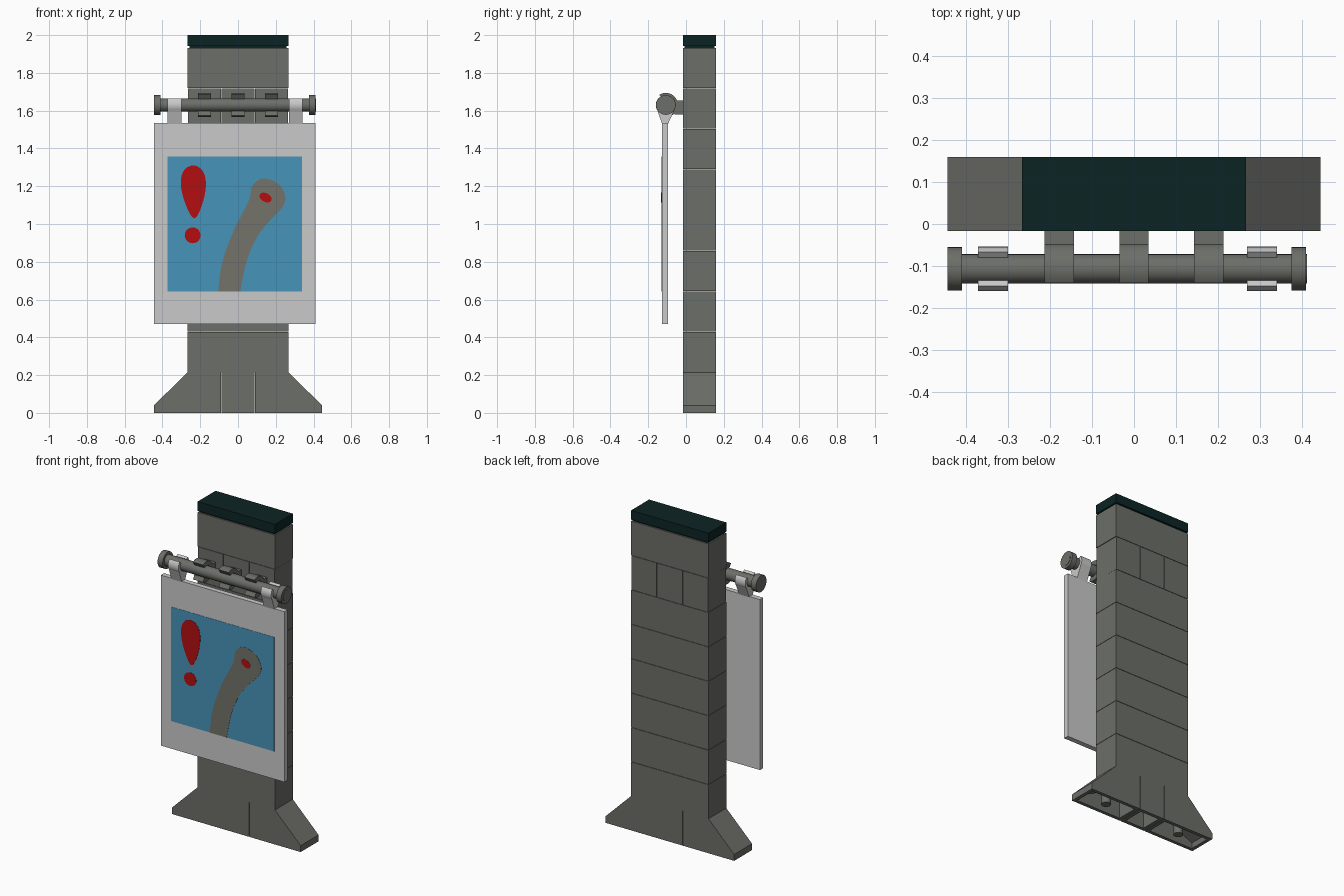
import bpy, bmesh, math
from mathutils import Vector

cube = bpy.data.objects.get("Cube")
if cube:
    bpy.data.objects.remove(cube)


def material(name, *rgb):
    lin = [((c / 255 + 0.055) / 1.055) ** 2.4 for c in rgb] + [1]
    m = bpy.data.materials.new(name)
    m.use_nodes = True
    m.diffuse_color = lin
    m.node_tree.nodes["Principled BSDF"].inputs["Base Color"].default_value = lin
    return m


STONE = material("stone grey", 108, 110, 104)
CAP = material("dark green black", 12, 36, 36)
BANNER = material("pale grey", 202, 202, 202)
BLUE = material("sky blue", 70, 148, 186)
RED = material("red", 180, 14, 16)
FIGURE = material("warm grey", 115, 115, 107)


def finish(name, bm, mat, smooth=False):
    bmesh.ops.recalc_face_normals(bm, faces=bm.faces)
    me = bpy.data.meshes.new(name)
    bm.to_mesh(me)
    bm.free()
    me.materials.append(mat)
    ob = bpy.data.objects.new(name, me)
    bpy.context.collection.objects.link(ob)
    if smooth:
        bpy.ops.object.select_all(action='DESELECT')
        ob.select_set(True)
        bpy.context.view_layer.objects.active = ob
        bpy.ops.object.shade_smooth_by_angle(angle=math.radians(35))
    return ob


def prism(name, pts, axis, lo, hi, mat, smooth=False, hollow=None):
    """Extrude an outline along x (points are y, z) or along y (points are x, z)."""
    bm = bmesh.new()
    place = (lambda p, t: (t, p[0], p[1])) if axis == 'x' else (lambda p, t: (p[0], t, p[1]))
    face = bm.faces.new([bm.verts.new(place(p, lo)) for p in pts])
    ext = bmesh.ops.extrude_face_region(bm, geom=[face], use_keep_orig=True)
    shift = Vector(place((0, 0), hi - lo))
    for v in ext["geom"]:
        if isinstance(v, bmesh.types.BMVert):
            v.co += shift
    bmesh.ops.recalc_face_normals(bm, faces=bm.faces)
    if hollow:
        # open cavity in the underside, with a roof height given by a rule
        bottom = min(bm.faces, key=lambda f: f.calc_center_median().z)
        bmesh.ops.inset_region(bm, faces=[bottom], thickness=0.03)
        top = bmesh.ops.extrude_discrete_faces(bm, faces=[bottom])["faces"][0]
        for v in top.verts:
            v.co.z = hollow(abs(v.co.x))
    return finish(name, bm, mat, smooth)


def box(name, x0, x1, y0, y1, z0, z1, mat, **kw):
    return prism(name, [(x0, z0), (x1, z0), (x1, z1), (x0, z1)], 'y', y0, y1, mat, **kw)


def rod(name, x0, x1, y, z, r, mat):
    pts = [(y + r * math.cos(math.tau * i / 32), z + r * math.sin(math.tau * i / 32))
           for i in range(32)]
    return prism(name, pts, 'x', x0, x1, mat, smooth=True)


def c_clip(name, x, half, r_in, r_out, mid, gap, mat):
    """C-shaped clip round the rod, opening towards the angle mid."""
    def arc(r):
        return [(ROD_Y + r * math.cos(a), ROD_Z + r * math.sin(a)) for a in
                (math.radians(mid + gap + (360 - 2 * gap) * i / 24) for i in range(25))]
    return prism(name, arc(r_out) + arc(r_in)[::-1], 'x', x - half, x + half, mat, smooth=True)


def smooth_path(pts, steps=6):
    """Catmull-Rom curve through the points."""
    p = [Vector(q) for q in [pts[0]] + pts + [pts[-1]]]
    out = []
    for a, b, c, d in zip(p, p[1:], p[2:], p[3:]):
        for i in range(steps):
            t = i / steps
            out.append(0.5 * (2 * b + (c - a) * t + (2 * a - 5 * b + 4 * c - d) * t ** 2
                              + (3 * b - a - 3 * c + d) * t ** 3))
    return out + [p[-1]]


def ellipse(cx, cz, rx, rz, tilt=0.0, taper=0.0):
    pts = []
    for i in range(36):
        a = math.tau * i / 36
        u = rx * math.cos(a) * (1 + taper * math.sin(a))
        w = rz * math.sin(a)
        pts.append((cx + u * math.cos(tilt) - w * math.sin(tilt),
                    cz + u * math.sin(tilt) + w * math.cos(tilt)))
    return pts


BACK, FRONT = 0.16, -0.0165
UNIT, LAYER = 0.178, 0.215
HALF = 1.5 * UNIT
ROD_Y, ROD_Z = -0.107, 1.63
SEAM = 0.002

# Base: sloped ends and a middle block, all hollow underneath
def slope_roof(x):
    return 0.036 if x > 0.3 else 0.18

for side, label in ((-1, "right"), (1, "left")):
    outline = [(0.09, 0), (0.445, 0), (0.445, 0.04), (HALF, LAYER), (0.09, LAYER)]
    prism(label + "_base_slope", [(side * x, z) for x, z in outline], 'y',
          FRONT, BACK, STONE, hollow=slope_roof)
    # round post inside the cavity
    bm = bmesh.new()
    bmesh.ops.create_cone(bm, cap_ends=True, segments=16, radius1=0.028, radius2=0.028, depth=0.13)
    bmesh.ops.translate(bm, verts=bm.verts, vec=(side * UNIT * 1.5, (FRONT + BACK) / 2, 0.067))
    finish(label + "_base_post", bm, STONE, True)
box("base_middle_block", -0.087, 0.087, FRONT, BACK, 0, LAYER, STONE, hollow=lambda x: 0.18)

# Column of stacked blocks, with one layer split in three
for i in range(1, 9):
    z0, z1 = i * LAYER, (i + 1) * LAYER - SEAM
    if i == 7:
        for k in (-1, 0, 1):
            box(f"clip_block_{k + 2}", (k - 0.5) * UNIT + SEAM, (k + 0.5) * UNIT - SEAM,
                FRONT, BACK, z0, z1, STONE)
    else:
        box(f"column_block_{i}", -HALF, HALF, FRONT, BACK, z0, z1, STONE)

# Cap tile with a recessed foot
box("cap_foot", -HALF + 0.009, HALF - 0.009, FRONT + 0.009, BACK - 0.009, 1.933, 1.943, CAP)
box("cap_tile", -HALF, HALF, FRONT, BACK, 1.942, 2.0, CAP)

# Rod with end knobs
rod("banner_rod", -0.43, 0.412, ROD_Y, ROD_Z, 0.035, STONE)
rod("right_knob", -0.445, -0.41, ROD_Y, ROD_Z, 0.052, STONE)
rod("left_knob", 0.375, 0.41, ROD_Y, ROD_Z, 0.052, STONE)

# Clips that hold the rod to the column
for k in (-1, 0, 1):
    x = k * UNIT
    c_clip(f"rod_clip_{k + 2}", x, 0.035, 0.036, 0.064, 180, 58, STONE)
    box(f"rod_clip_arm_{k + 2}", x - 0.035, x + 0.035, ROD_Y + 0.045, FRONT + 0.002,
        1.58, 1.655, STONE)

# Hanging banner with two hooks
box("banner", -0.445, 0.41, -0.127, -0.095, 0.47, 1.535, BANNER)
for label, x in (("right", -0.336), ("left", 0.305)):
    c_clip(label + "_banner_hook", x, 0.036, 0.036, 0.053, 90, 50, BANNER)
    neck = [(-0.127, 1.53), (-0.095, 1.53), (-0.062, 1.603), (-0.085, 1.597),
            (ROD_Y, 1.594), (-0.129, 1.597), (-0.152, 1.603)]
    prism(label + "_hook_neck", neck, 'x', x - 0.036, x + 0.036, BANNER)

# Painted picture as thin layered plates
def plate(name, pts, level, mat):
    prism(name, pts, 'y', -0.127 - 0.0015 * level, -0.1265, mat)

plate("picture_field", [(-0.372, 0.643), (0.34, 0.643), (0.34, 1.357), (-0.372, 1.357)], 1, BLUE)
neck_outline = [(-0.105, 0.643), (-0.085, 0.79), (-0.025, 0.96), (0.055, 1.12), (0.075, 1.2),
                (0.13, 1.24), (0.21, 1.215), (0.25, 1.15), (0.235, 1.09), (0.17, 1.02),
                (0.1, 0.93), (0.045, 0.8), (0.012, 0.643)]
plate("creature_neck", smooth_path(neck_outline), 2, FIGURE)
plate("creature_eye", ellipse(0.146, 1.14, 0.034, 0.023, -0.5), 3, RED)
plate("warning_drop", ellipse(-0.235, 1.17, 0.062, 0.14, 0.03, 0.42), 2, RED)
plate("warning_dot", ellipse(-0.24, 0.94, 0.042, 0.042), 2, RED)
